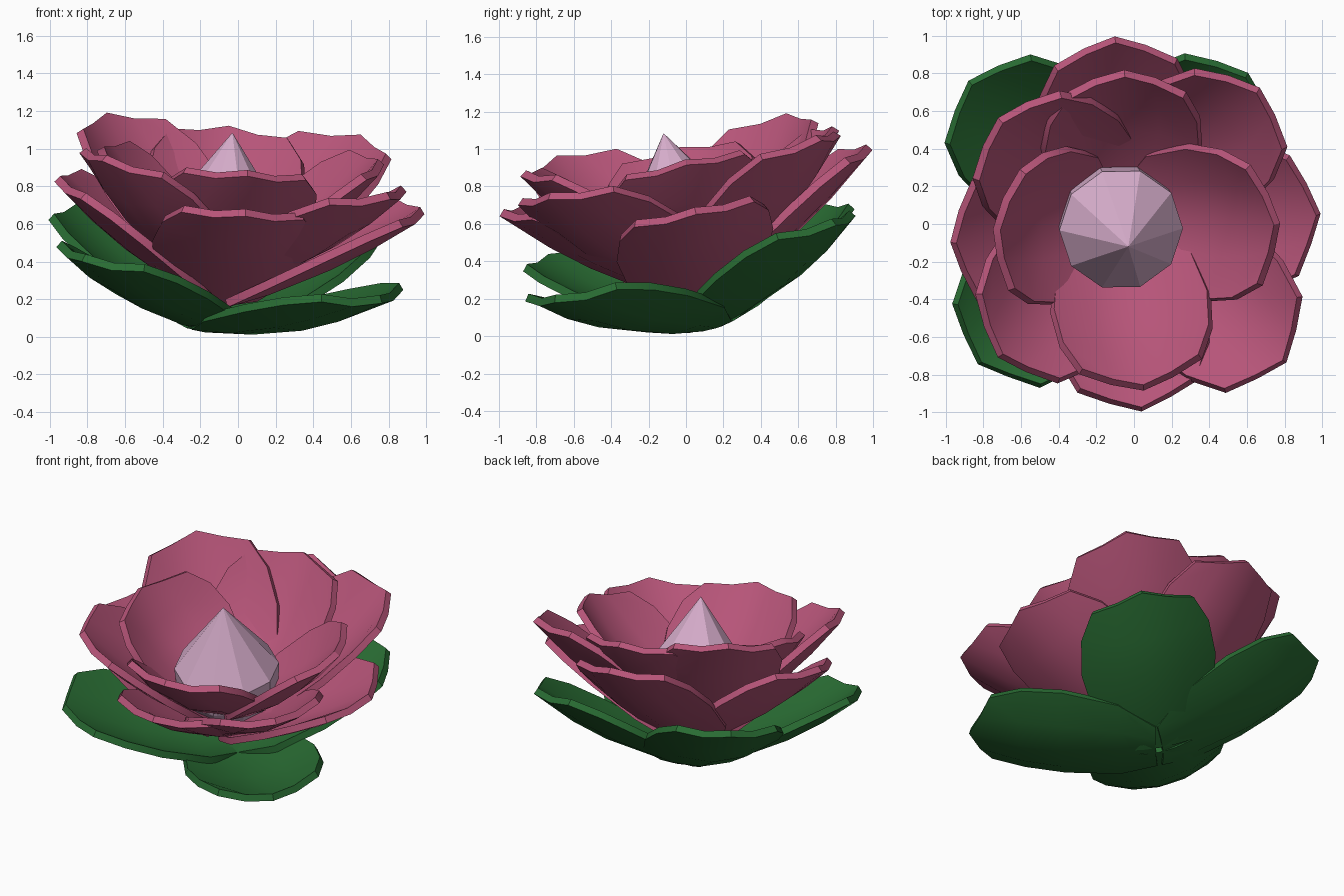
import bpy, bmesh
from math import sin, cos, pi
from mathutils import Vector

if "Cube" in bpy.data.objects:
    bpy.data.objects.remove(bpy.data.objects["Cube"])

AXIS = Vector((0.085, -0.205, 1)).normalized()   # the bloom leans forward
ROOT = Vector((-0.12, 0.10, 0.045))


def material(name, color):
    m = bpy.data.materials.new(name)
    m.diffuse_color = (*color, 1)
    m.use_nodes = True
    m.node_tree.nodes["Principled BSDF"].inputs["Base Color"].default_value = m.diffuse_color
    return m


PINK = material("petal_pink", (0.47, 0.09, 0.19))
GREEN = material("sepal_green", (0.022, 0.15, 0.033))
PALE = material("bud_pale", (0.68, 0.42, 0.60))


def make_object(name, bm, mat):
    bmesh.ops.recalc_face_normals(bm, faces=bm.faces)
    me = bpy.data.meshes.new(name)
    bm.to_mesh(me)
    bm.free()
    me.materials.append(mat)
    ob = bpy.data.objects.new(name, me)
    bpy.context.collection.objects.link(ob)
    return ob


# One cupped petal from the stem axis to its tip
def petal(name, tip, height, start, sag, cup, mat):
    tip = Vector(tip)
    base = ROOT + AXIS * height
    d = (tip - base).normalized()
    base = base + d * start
    length = (tip - base).length
    side = AXIS.cross(d).normalized()
    up = d.cross(side)
    rows = [(0, 0.20), (0.2, 0.36), (0.5, 0.42), (0.72, 0.40), (0.89, 0.32)]
    bm = bmesh.new()
    grid = []
    for i, (t, w) in enumerate(rows):
        line = []
        for u in (-1, -0.5, 0, 0.5, 1):
            x = u * w
            s = t + (0.11 * (1 - abs(u)) if i == len(rows) - 1 else 0)
            lift = cup * x * x - sag * 4 * s * (1 - s)
            line.append(bm.verts.new(base + d * s * length + side * x + up * lift))
        grid.append(line)
    for a, b in zip(grid, grid[1:]):
        for j in range(4):
            bm.faces.new((a[j], a[j + 1], b[j + 1], b[j]))
    ob = make_object(name, bm, mat)
    mod = ob.modifiers.new("thickness", "SOLIDIFY")
    mod.thickness = 0.045
    mod.offset = 0
    bpy.ops.object.select_all(action='DESELECT')
    ob.select_set(True)
    bpy.context.view_layer.objects.active = ob
    bpy.ops.object.modifier_apply(modifier=mod.name)
    bpy.ops.object.shade_smooth_by_angle(angle=0.6)


# Layers: name, height on axis, start offset, sag, cup, material, tips
layers = [
    ("sepal", 0.0, 0.02, 0.07, 0.8, GREEN,
     [(-0.87, 0.75, 0.69), (-0.82, -0.74, 0.42), (0.76, -0.70, 0.20), (0.60, 0.79, 0.61)]),
    ("outer_petal", 0.13, 0.05, 0.05, 0.75, PINK,
     [(-0.10, 0.98, 1.01), (-0.96, -0.10, 0.84), (0.04, -0.985, 0.66), (0.98, 0.05, 0.67)]),
    ("middle_petal", 0.18, 0.08, 0.06, 0.85, PINK,
     [(-0.71, 0.55, 1.18), (-0.71, -0.70, 0.95), (0.80, -0.73, 0.75), (0.66, 0.71, 1.06)]),
    ("inner_petal", 0.24, 0.12, 0.07, 0.9, PINK,
     [(-0.05, 0.80, 1.11), (-0.73, -0.03, 1.0), (0.05, -0.87, 0.87), (0.76, 0.0, 0.93)]),
]
for name, h, start, sag, cup, mat, tips in layers:
    for k, tip in enumerate(tips):
        petal(f"{name}_{k + 1}", tip, h, start, sag, cup, mat)

# Faceted pointed bud in the middle
apex = Vector((-0.03, -0.12, 1.085))
ax = Vector((1, 0, 0))
ax = (ax - AXIS * ax.dot(AXIS)).normalized()
ay = AXIS.cross(ax)
bm = bmesh.new()
rings = []
for r, down in ((0.33, 0.46), (0.32, 0.62), (0.24, 0.76)):
    rings.append([bm.verts.new(apex - AXIS * down + r * (ax * cos(a) + ay * sin(a)))
                  for a in (2 * pi * i / 10 for i in range(10))])
top = bm.verts.new(apex)
low = bm.verts.new(apex - AXIS * 0.86)
for i in range(10):
    j = (i + 1) % 10
    bm.faces.new((top, rings[0][i], rings[0][j]))
    bm.faces.new((low, rings[-1][j], rings[-1][i]))
    for a, b in zip(rings, rings[1:]):
        bm.faces.new((a[i], b[i], b[j], a[j]))
make_object("bud", bm, PALE)
